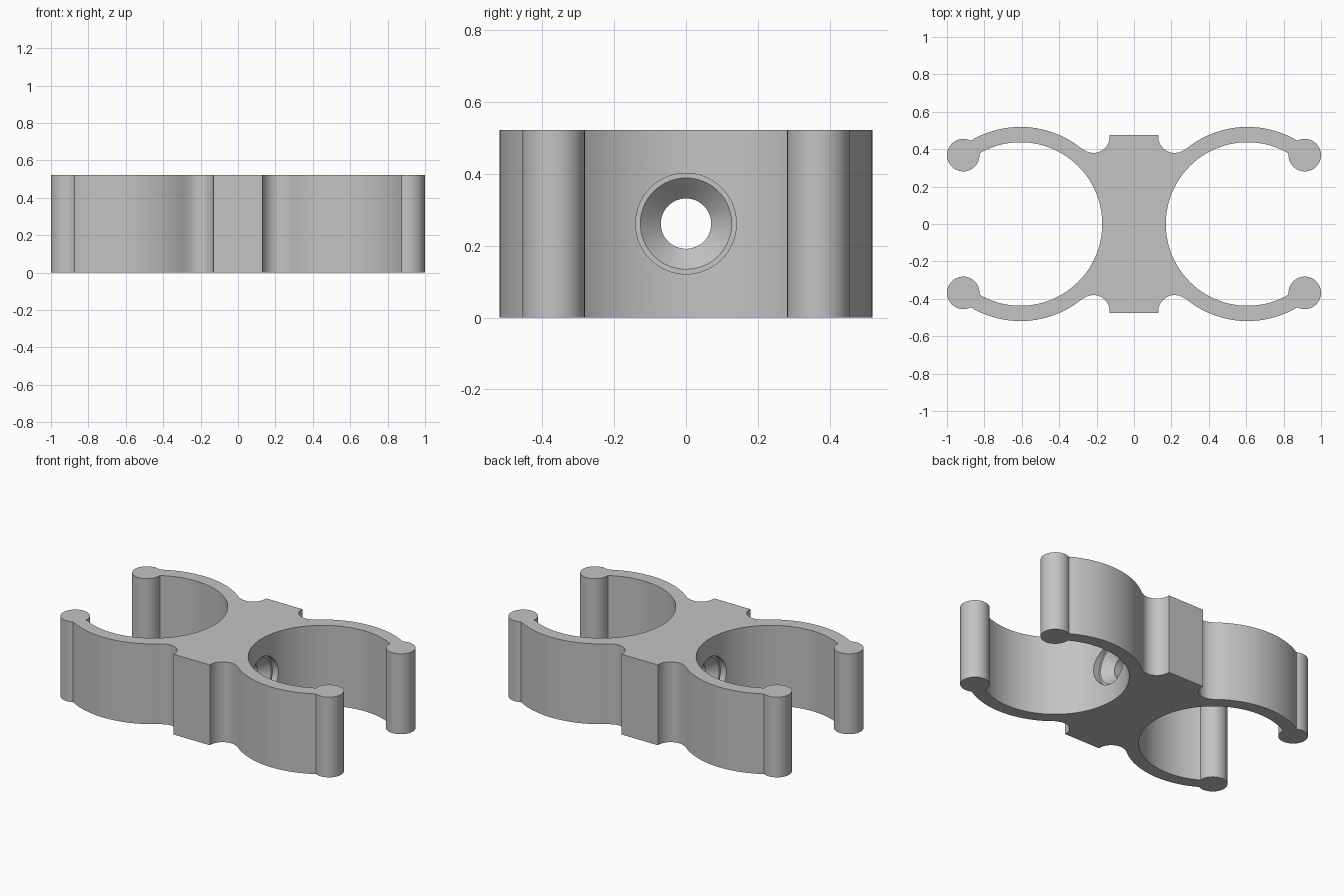
import bpy, bmesh
from math import acos, atan2, cos, sin, hypot, pi, radians
from mathutils import Matrix

if "Cube" in bpy.data.objects:
    bpy.data.objects.remove(bpy.data.objects["Cube"], do_unlink=True)

HEIGHT = 0.522
RING_X, INNER, OUTER = 0.607, 0.437, 0.519      # clip ring
TIP_X, TIP_Y, TIP_R = 0.913, 0.368, 0.087       # round bead on each arm end
NOTCH_X, NOTCH_Y, NOTCH_R = 0.217, 0.467, 0.087  # relief beside the block
BLOCK_Y = 0.475


def arc(cx, cy, r, start, end, steps):
    angles = [start + (end - start) * i / steps for i in range(steps + 1)]
    return [(cx + r * cos(a), cy + r * sin(a)) for a in angles]


def make_object(name, bm):
    bmesh.ops.recalc_face_normals(bm, faces=bm.faces)
    mesh = bpy.data.meshes.new(name)
    bm.to_mesh(mesh)
    bm.free()
    obj = bpy.data.objects.new(name, mesh)
    bpy.context.collection.objects.link(obj)
    return obj


# Angles where the ring's two arcs run into the bead
dx = TIP_X - RING_X
dist, aim = hypot(dx, TIP_Y), atan2(TIP_Y, dx)


def meet(r):
    return aim + acos((r * r + dist * dist - TIP_R ** 2) / (2 * r * dist))


def around_tip(r):
    a = meet(r)
    return atan2(r * sin(a) - TIP_Y, RING_X + r * cos(a) - TIP_X)


# Quarter outline: inner wall, bead, outer wall, notch, block corner
join = atan2(NOTCH_Y, NOTCH_X - RING_X)
quarter = arc(RING_X, 0, INNER, pi, meet(INNER), 40)
quarter += arc(TIP_X, TIP_Y, TIP_R, around_tip(INNER), around_tip(OUTER) + 2 * pi, 32)[1:]
quarter += arc(RING_X, 0, OUTER, meet(OUTER), join, 28)[1:]
quarter += arc(NOTCH_X, NOTCH_Y, NOTCH_R, join - pi, -pi, 18)[1:]
quarter.append((NOTCH_X - NOTCH_R, BLOCK_Y))

# Mirror into the full outline and extrude
half = quarter + [(-x, y) for x, y in reversed(quarter)]
outline = half + [(x, -y) for x, y in reversed(half[1:-1])]
bm = bmesh.new()
base = bm.faces.new([bm.verts.new((x, y, 0)) for x, y in outline])
# the inner walls each share one point where the halves meet
bmesh.ops.remove_doubles(bm, verts=bm.verts, dist=0.00001)
top = bmesh.ops.extrude_face_region(bm, geom=list(bm.faces))
bmesh.ops.translate(bm, vec=(0, 0, HEIGHT),
                    verts=[v for v in top["geom"] if isinstance(v, bmesh.types.BMVert)])
clip = make_object("double_pipe_clip", bm)

# Screw hole, countersunk from both sides, lathed around x
side = [(0.3, 0), (0.3, 0.14), (0.15, 0.14), (0.15, 0.127), (0.093, 0.07)]
profile = side + [(-x, r) for x, r in reversed(side)]
bm = bmesh.new()
verts = [bm.verts.new((x, 0, r)) for x, r in profile]
edges = [bm.edges.new(pair) for pair in zip(verts, verts[1:])]
bmesh.ops.spin(bm, geom=verts + edges, cent=(0, 0, 0), axis=(1, 0, 0),
               angle=2 * pi, steps=64)
bmesh.ops.remove_doubles(bm, verts=bm.verts, dist=0.0001)
bmesh.ops.transform(bm, matrix=Matrix.Translation((0, 0, HEIGHT / 2)), verts=bm.verts)
cutter = make_object("screw_hole_cutter", bm)
cutter.hide_render = True

cut = clip.modifiers.new("screw_hole", "BOOLEAN")
cut.operation, cut.solver, cut.object = "DIFFERENCE", "EXACT", cutter
bpy.ops.object.select_all(action="DESELECT")
clip.select_set(True)
bpy.context.view_layer.objects.active = clip
bpy.ops.object.modifier_apply(modifier=cut.name)
bpy.data.objects.remove(cutter, do_unlink=True)

# Plain grey plastic
grey = bpy.data.materials.new("grey_plastic")
grey.use_nodes = True
colour = (0.55, 0.55, 0.55, 1)
grey.diffuse_color = colour
grey.node_tree.nodes["Principled BSDF"].inputs["Base Color"].default_value = colour
clip.data.materials.clear()
clip.data.materials.append(grey)
bpy.ops.object.shade_smooth_by_angle(angle=radians(30))
